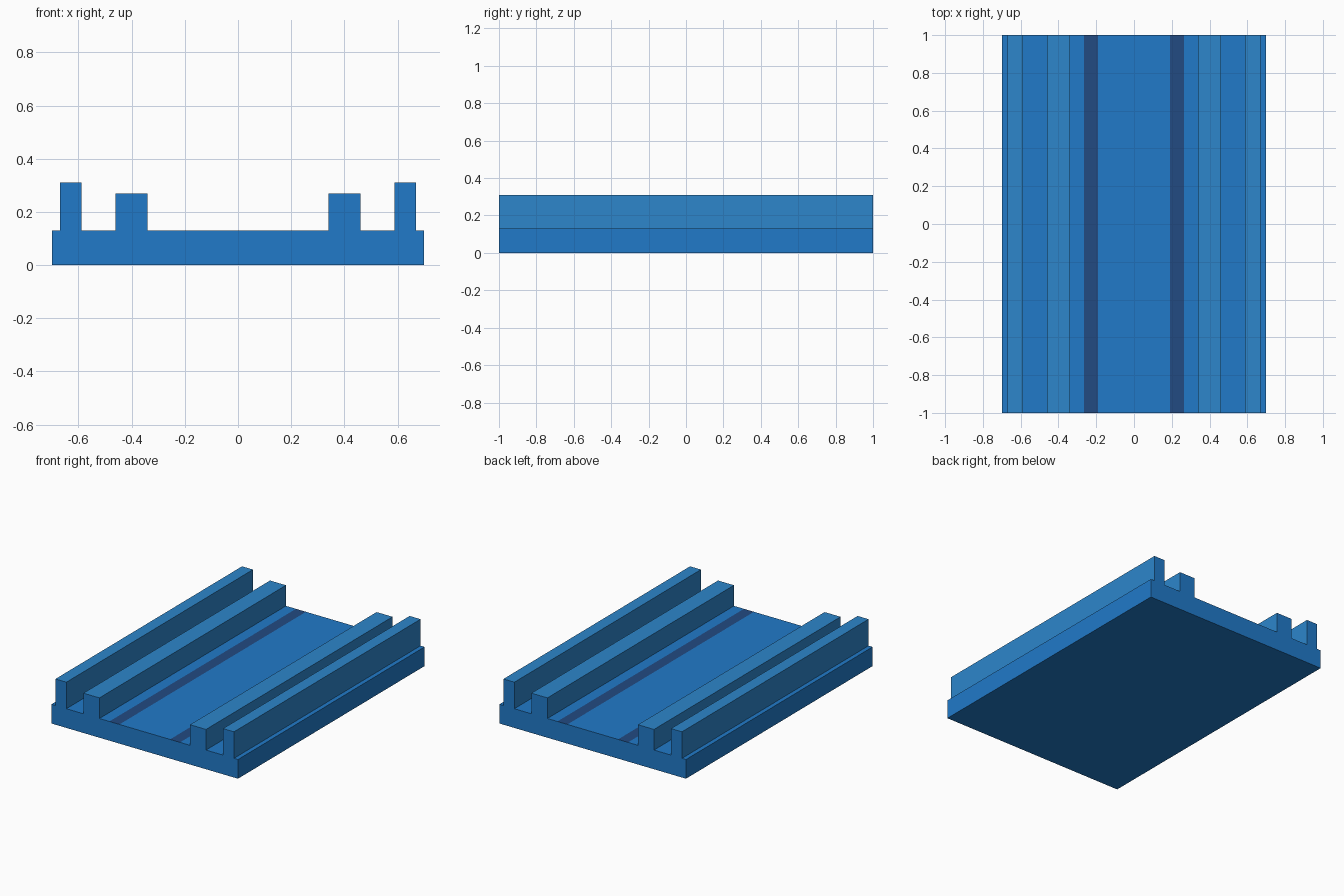
import bpy
import bmesh

cube = bpy.data.objects.get("Cube")
if cube:
    bpy.data.objects.remove(cube, do_unlink=True)


def make_material(name, rgb):
    mat = bpy.data.materials.new(name)
    mat.use_nodes = True
    color = (*rgb, 1.0)
    mat.diffuse_color = color
    mat.node_tree.nodes["Principled BSDF"].inputs["Base Color"].default_value = color
    return mat


base_blue = make_material("base blue", (0.015, 0.195, 0.584))
rail_blue = make_material("rail light blue", (0.026, 0.238, 0.597))
stripe_navy = make_material("stripe navy", (0.016, 0.069, 0.223))

HALF_LENGTH = 1.0
HALF_WIDTH = 0.70
DECK = 0.13
STRIPE = (0.19, 0.265)

# Right half of the cross-section, from the centre stripe edge down to the floor
half = [
    (STRIPE[0], DECK), (STRIPE[1], DECK),
    (0.34, DECK), (0.34, 0.27), (0.46, 0.27), (0.46, DECK),      # inner rail
    (0.588, DECK), (0.588, 0.31), (0.67, 0.31), (0.67, DECK),    # outer rail
    (HALF_WIDTH, DECK), (HALF_WIDTH, 0),
]
profile = half + [(-x, z) for x, z in reversed(half)]

# Extrude the cross-section along the length
bm = bmesh.new()
section = bm.faces.new([bm.verts.new((x, -HALF_LENGTH, z)) for x, z in profile])
extruded = bmesh.ops.extrude_face_region(bm, geom=[section], use_keep_orig=True)
moved = [v for v in extruded["geom"] if isinstance(v, bmesh.types.BMVert)]
bmesh.ops.translate(bm, verts=moved, vec=(0, 2 * HALF_LENGTH, 0))
bmesh.ops.recalc_face_normals(bm, faces=bm.faces)

# Colour rail sides and tops, and the two deck stripes; cut ends stay base blue
for face in bm.faces:
    center = face.calc_center_median()
    is_end = abs(face.normal.y) > 0.5
    if not is_end and center.z > DECK + 0.01:
        face.material_index = 1
    elif face.normal.z > 0.5 and STRIPE[0] < abs(center.x) < STRIPE[1]:
        face.material_index = 2

mesh = bpy.data.meshes.new("railed_deck")
bm.to_mesh(mesh)
bm.free()
for mat in (base_blue, rail_blue, stripe_navy):
    mesh.materials.append(mat)
deck = bpy.data.objects.new("railed_deck", mesh)
bpy.context.collection.objects.link(deck)
